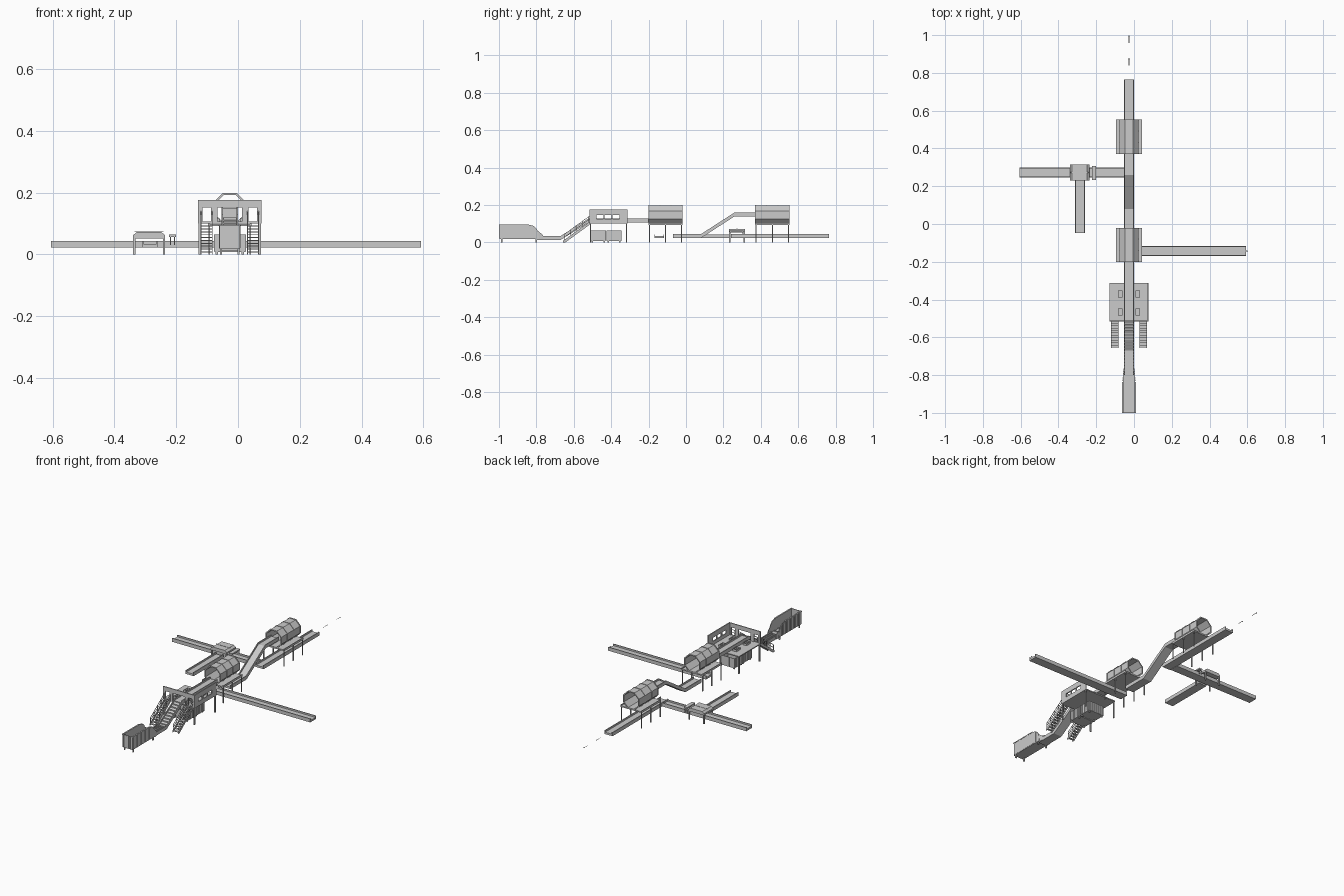
import bpy, bmesh, math
from mathutils import Vector

if "Cube" in bpy.data.objects:
    bpy.data.objects.remove(bpy.data.objects["Cube"])

CX = -0.0265  # centre line of the main row


def finish(name, bm):
    bmesh.ops.recalc_face_normals(bm, faces=bm.faces[:])
    me = bpy.data.meshes.new(name)
    bm.to_mesh(me)
    bm.free()
    ob = bpy.data.objects.new(name, me)
    bpy.context.collection.objects.link(ob)
    return ob


def loft(bm, rings, caps=True):
    rows = [[bm.verts.new(p) for p in r] for r in rings]
    n = len(rows[0])
    for a, b in zip(rows, rows[1:]):
        for i in range(n):
            bm.faces.new((a[i], a[(i + 1) % n], b[(i + 1) % n], b[i]))
    if caps:
        bm.faces.new(rows[0][::-1])
        bm.faces.new(rows[-1])


def box(bm, x0, x1, y0, y1, z0, z1):
    loft(bm, [[(x0, y0, z), (x1, y0, z), (x1, y1, z), (x0, y1, z)] for z in (z0, z1)])


def prism_x(bm, pts, x0, x1):
    loft(bm, [[(x, y, z) for y, z in pts] for x in (x0, x1)])


def beam(bm, p, q, w=0.003):
    p, q = Vector(p), Vector(q)
    d = (q - p).normalized()
    s = d.cross(Vector((0, 0, 1)))
    s = s.normalized() if s.length > 1e-4 else Vector((1, 0, 0))
    u = s.cross(d) * w / 2
    s = s * w / 2
    loft(bm, [[c - s - u, c + s - u, c + s + u, c - s + u] for c in (p, q)])


def legs(name, xs, ys, top, w=0.005):
    bm = bmesh.new()
    for x in xs:
        for y in ys:
            box(bm, x - w / 2, x + w / 2, y - w / 2, y + w / 2, 0, top)
    return finish(name, bm)


arrows = bmesh.new()


def arrow(mid, d, length=0.042):
    d = Vector(d).normalized()
    s = Vector((-d.y, d.x, 0)).normalized()
    m = Vector(mid)
    shape = [(-.5, -.0015), (.25, -.0015), (.25, -.005), (.5, 0), (.25, .005), (.25, .0015), (-.5, .0015)]
    arrows.faces.new([arrows.verts.new(m + d * length * a + s * b) for a, b in shape])


def conveyor(name, path, w=0.053, h=0.0105, step=0.11):
    """U-shaped trough swept along a path, with direction arrows on the belt."""
    pts = [Vector(p) for p in path]
    run = pts[-1] - pts[0]
    s = Vector((-run.y, run.x, 0)).normalized()
    o, i = w / 2, w / 2 - 0.005
    sec = [(-o, -h), (-o, h), (-i, h), (-i, .001), (i, .001), (i, h), (o, h), (o, -h)]
    bm = bmesh.new()
    loft(bm, [[p + s * a + Vector((0, 0, b)) for a, b in sec] for p in pts])
    finish(name, bm)
    for a, b in zip(pts, pts[1:]):
        n = max(1, int((b - a).length / step))
        for k in range(n):
            arrow(a.lerp(b, (k + .5) / n) + Vector((0, 0, .003)), b - a)


# conveyors
conveyor("feed_conveyor", [(CX, -.80, .024), (CX, -.67, .024), (CX, -.52, .118), (CX, -.19, .118)])
conveyor("transfer_conveyor", [(CX, -.07, .034), (CX, .08, .034), (CX, .26, .15), (CX, .385, .15)])
conveyor("outlet_conveyor", [(CX, .24, .034), (CX, .765, .034)])
conveyor("right_conveyor", [(-.05, -.143, .033), (.593, -.143, .033)])
conveyor("left_conveyor", [(-.05, .272, .033), (-.605, .272, .033)])
conveyor("side_conveyor", [(-.285, .235, .033), (-.285, -.047, .033)])
arrow((CX, .86, .036), (0, 1, 0))
arrow((CX, .979, .036), (0, 1, 0))
arrow((.584, -.143, .036), (1, 0, 0))
finish("direction_arrows", arrows)

# cleats on the feed belt
bm = bmesh.new()
for k in range(17):
    y = -.79 + k * .0163
    z = .026 + max(0, y + .67) * .094 / .15
    box(bm, CX - .021, CX + .021, y - .002, y + .002, z - .002, z + .005)
finish("belt_cleats", bm)

# loading bin: floor, back wall, rounded side walls, ribs
bm = bmesh.new()
box(bm, CX - .032, CX + .032, -1 + .003, -.79, .018, .024)
box(bm, CX - .032, CX + .032, -.998, -.994, .02, .095)
side = [(-.998, .018), (-.998, .095), (-.84, .095), (-.815, .088), (-.80, .075), (-.79, .055), (-.785, .018)]
for s in (-1, 1):
    prism_x(bm, side, CX + s * .029, CX + s * .033)
    for k in range(15):
        y = -.99 + k * .0125
        top = .093 if y < -.84 else .086
        box(bm, *sorted((CX + s * .033, CX + s * .035)), y - .003, y + .003, .02, top)
    box(bm, *sorted((CX + s * .028, CX + s * .036)), -1, -.84, .092, .096)
for k in range(6):
    x = CX - .027 + k * .0108
    box(bm, x - .003, x + .003, -1, -.998, .02, .094)
for k in range(5):
    box(bm, CX - .029, CX + .029, -.975 + k * .036, -.971 + k * .036, .024, .029)
finish("loading_bin", bm)
legs("bin_legs", (CX - .028, CX + .028), (-.985, -.80), .02, .007)

# funnel between bin and belt
bm = bmesh.new()
for s in (-1, 1):
    loft(bm, [[(CX + s * (a + t), y, z) for t, z in ((0, .014), (.003, .014), (.003, zt), (0, zt))]
              for a, y, zt in ((.029, -.79, .06), (.0255, -.765, .04))])
finish("bin_funnel", bm)

# sorting cabin: floor, front wall with doorways, right wall with windows
X0, X1, Y0, Y1 = CX - .103, CX + .103, -.517, -.312
bm = bmesh.new()
box(bm, X0, X1, Y0, Y1, .1, .106)
finish("cabin_floor", bm)
bm = bmesh.new()
box(bm, X0, X1, Y0, Y0 + .006, .152, .177)
for s in (-1, 1):
    for a, b in ((.088, .103), (.04, .061)):
        box(bm, *sorted((CX + s * a, CX + s * b)), Y0, Y0 + .006, .106, .152)
finish("cabin_front_wall", bm)
bm = bmesh.new()
box(bm, X1 - .006, X1, Y0 + .006, Y1, .106, .126)
box(bm, X1 - .006, X1, Y0 + .006, Y1, .147, .177)
for a, b in ((Y0 + .006, -.478), (-.441, -.435), (-.398, -.392), (-.355, Y1)):
    box(bm, X1 - .006, X1, a, b, .126, .147)
finish("cabin_right_wall", bm)
legs("cabin_legs", (X0 + .005, X1 - .005), (Y0 + .006, Y1 - .006), .1, .007)

# drop chutes beside the sorting belt
bm = bmesh.new()
for s in (-1, 1):
    for y in (-.465, -.37):
        x = CX + s * .046
        for t in (-1, 1):
            box(bm, x - .012, x + .012, y + t * .017 - .0015, y + t * .017 + .0015, .106, .118)
            box(bm, x + t * .011 - .0015, x + t * .011 + .0015, y - .017, y + .017, .106, .118)
finish("drop_chutes", bm)

# stairs with handrails
for label, s in (("left", -1), ("right", 1)):
    bm = bmesh.new()
    c = CX + s * .075
    for k in range(11):
        y, z = -.65 + k * .0128, .008 + k * .0093
        box(bm, c - .018, c + .018, y - .005, y + .008, z - .0015, z + .0015)
    for t in (-1, 1):
        x = c + t * .018
        prism_x(bm, [(-.657, 0), (-.645, 0), (-.515, .095), (-.515, .106), (-.522, .106), (-.657, .009)],
                x - .0012, x + .0012)
        for off in (.02, .036):
            beam(bm, (x, -.65, .008 + off), (x, -.517, .104 + off), .0025)
        for k in range(5):
            y, z = -.65 + k * .0328, .006 + k * .0238
            beam(bm, (x, y, z), (x, y, z + .038), .0025)
    finish(label + "_stairs", bm)

# ribbed open containers under the cabin
for label, y0 in (("front", -.508), ("rear", -.424)):
    bm = bmesh.new()
    x0, x1, y1 = CX - .05, CX + .05, y0 + .078
    box(bm, x0, x1, y0, y1, .008, .012)
    for s in (x0, x1 - .003):
        box(bm, s, s + .003, y0, y1, .012, .065)
    for s in (y0, y1 - .003):
        box(bm, x0, x1, s, s + .003, .012, .065)
    for k in range(7):
        y = y0 + .006 + k * .011
        x = x0 + .008 + k * .014
        for a in (x0 - .002, x1):
            box(bm, a, a + .002, y - .002, y + .002, .01, .065)
        for a in (y0 - .002, y1):
            box(bm, x - .002, x + .002, a, a + .002, .01, .065)
    for x in (x0 + .008, x1 - .008):
        for y in (y0 + .008, y1 - .008):
            box(bm, x - .004, x + .004, y - .004, y + .004, 0, .008)
    finish(label + "_container", bm)

# octagonal drum screens on legged platforms


def octagon(apothem, y):
    r = apothem / math.cos(math.pi / 8)
    return [(CX + r * math.cos(math.pi * (k + .5) / 4), y, .147 + r * math.sin(math.pi * (k + .5) / 4))
            for k in range(8)]


for label, y0, y1 in (("first", -.2, -.02), ("second", .37, .553)):
    bm = bmesh.new()
    for a, b, out in ((y0 + .002, y1 - .002, .05), (y0, y0 + .006, .0525), (y1 - .006, y1, .0525),
                      (y0 + .058, y0 + .063, .0525), (y1 - .063, y1 - .058, .0525)):
        loft(bm, [octagon(out, a), octagon(out, b), octagon(.046, b), octagon(.046, a), octagon(out, a)], caps=False)
    bmesh.ops.remove_doubles(bm, verts=bm.verts[:], dist=1e-5)
    finish(label + "_drum", bm)
    bm = bmesh.new()
    box(bm, CX - .07, CX + .07, y0, y1, .092, .099)
    for s in (-1, 1):
        box(bm, *sorted((CX + s * .066, CX + s * .07)), y0, y1, .099, .104)
    finish(label + "_drum_platform", bm)
    legs(label + "_drum_legs", (CX - .066, CX + .066), (y0 + .004, (y0 + y1) / 2, y1 - .004), .092)

# overhead separator across the left conveyor
bm = bmesh.new()
prof = [(-.34, .052), (-.34, .062), (-.328, .072), (-.248, .072), (-.236, .062), (-.236, .052)]
loft(bm, [[(x, y, z) for x, z in prof] for y in (.23, .316)])
box(bm, -.335, -.241, .270, .275, .072, .0735)
finish("overhead_separator", bm)
legs("separator_legs", (-.336, -.24), (.234, .312), .053, .007)

# detector arch
bm = bmesh.new()
for y in (.236, .303):
    for x in (-.218, -.206):
        box(bm, x - .0015, x + .0015, y - .002, y + .002, .03, .058)
box(bm, -.223, -.201, .232, .307, .056, .064)
finish("detector_arch", bm)
